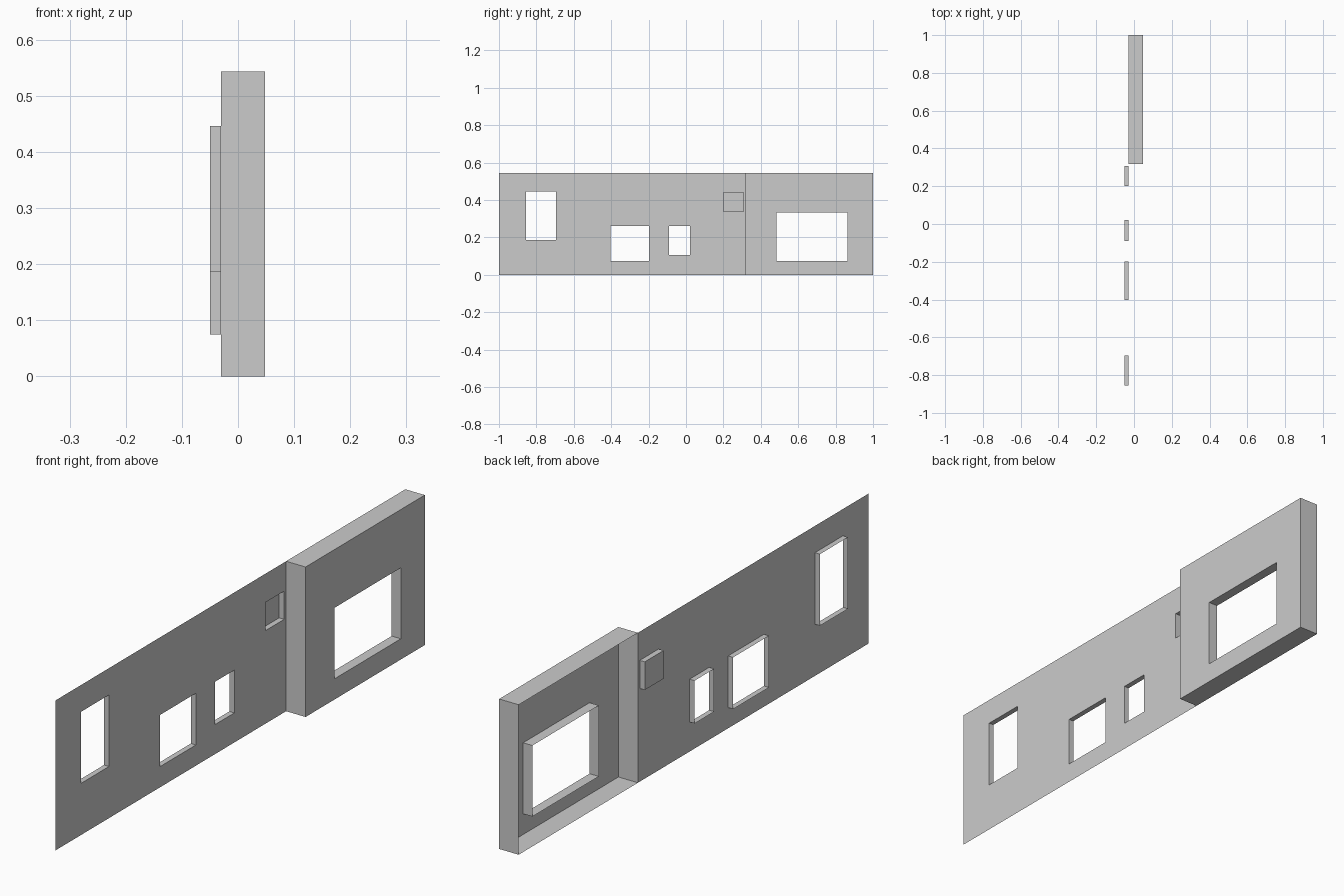
import bpy
import bmesh

cube = bpy.data.objects.get("Cube")
if cube:
    bpy.data.objects.remove(cube)

GREY = (0.6, 0.6, 0.6, 1.0)
plaster = bpy.data.materials.new("plain_grey")
plaster.diffuse_color = GREY
plaster.use_nodes = True
plaster.node_tree.nodes["Principled BSDF"].inputs["Base Color"].default_value = GREY

HEIGHT = 0.543
WALL_X, BAY_X = -0.03, 0.048
START, CORNER, END = -1.0, 0.318, 1.0


def make_object(name, quads):
    """Build one sheet object from a list of four-point faces."""
    bm = bmesh.new()
    for quad in quads:
        bm.faces.new([bm.verts.new(p) for p in quad])
    bmesh.ops.remove_doubles(bm, verts=bm.verts, dist=1e-5)
    mesh = bpy.data.meshes.new(name)
    bm.to_mesh(mesh)
    bm.free()
    mesh.materials.append(plaster)
    obj = bpy.data.objects.new(name, mesh)
    bpy.context.collection.objects.link(obj)
    return obj


def panel(x, y0, y1, z0, z1):
    """Upright rectangle facing +x."""
    return [(x, y0, z0), (x, y1, z0), (x, y1, z1), (x, y0, z1)]


def sheet(x, y0, y1, openings):
    """Upright sheet facing +x, split into columns around its openings."""
    quads, y = [], y0
    for a, b, z0, z1 in openings:
        quads += [panel(x, y, a, 0, HEIGHT), panel(x, a, b, 0, z0),
                  panel(x, a, b, z1, HEIGHT)]
        y = b
    return quads + [panel(x, y, y1, 0, HEIGHT)]


def tube(x0, x1, y0, y1, z0, z1):
    """Four sides running from x0 to x1, facing outward when x1 > x0."""
    ring = [(y0, z0), (y1, z0), (y1, z1), (y0, z1)]
    return [[(x0, *p), (x0, *q), (x1, *q), (x1, *p)]
            for p, q in zip(ring, ring[1:] + ring[:1])]


# Long thin wall, its openings sorted along y as (y0, y1, z0, z1)
windows = {
    "tall_window": (-0.855, -0.695, 0.187, 0.446),
    "wide_window": (-0.403, -0.198, 0.075, 0.262),
    "small_window": (-0.09, 0.022, 0.107, 0.262),
    "niche": (0.2, 0.307, 0.337, 0.439),
}
make_object("long_wall", sheet(WALL_X, START, CORNER, windows.values()))

# Reveals set back behind the wall; the niche is closed at the back
for name, hole in windows.items():
    back = WALL_X - 0.02
    quads = tube(WALL_X, back, *hole)
    if name == "niche":
        quads.append(panel(back, *hole))
    make_object(name + "_reveal", quads)

# Projecting bay, open at the back
bay_window = (0.483, 0.863, 0.075, 0.332)
make_object("bay_front", sheet(BAY_X, CORNER, END, [bay_window]))
make_object("bay_sides", tube(WALL_X, BAY_X, CORNER, END, 0, HEIGHT))
make_object("bay_window_reveal", tube(BAY_X, BAY_X - 0.037, *bay_window))
